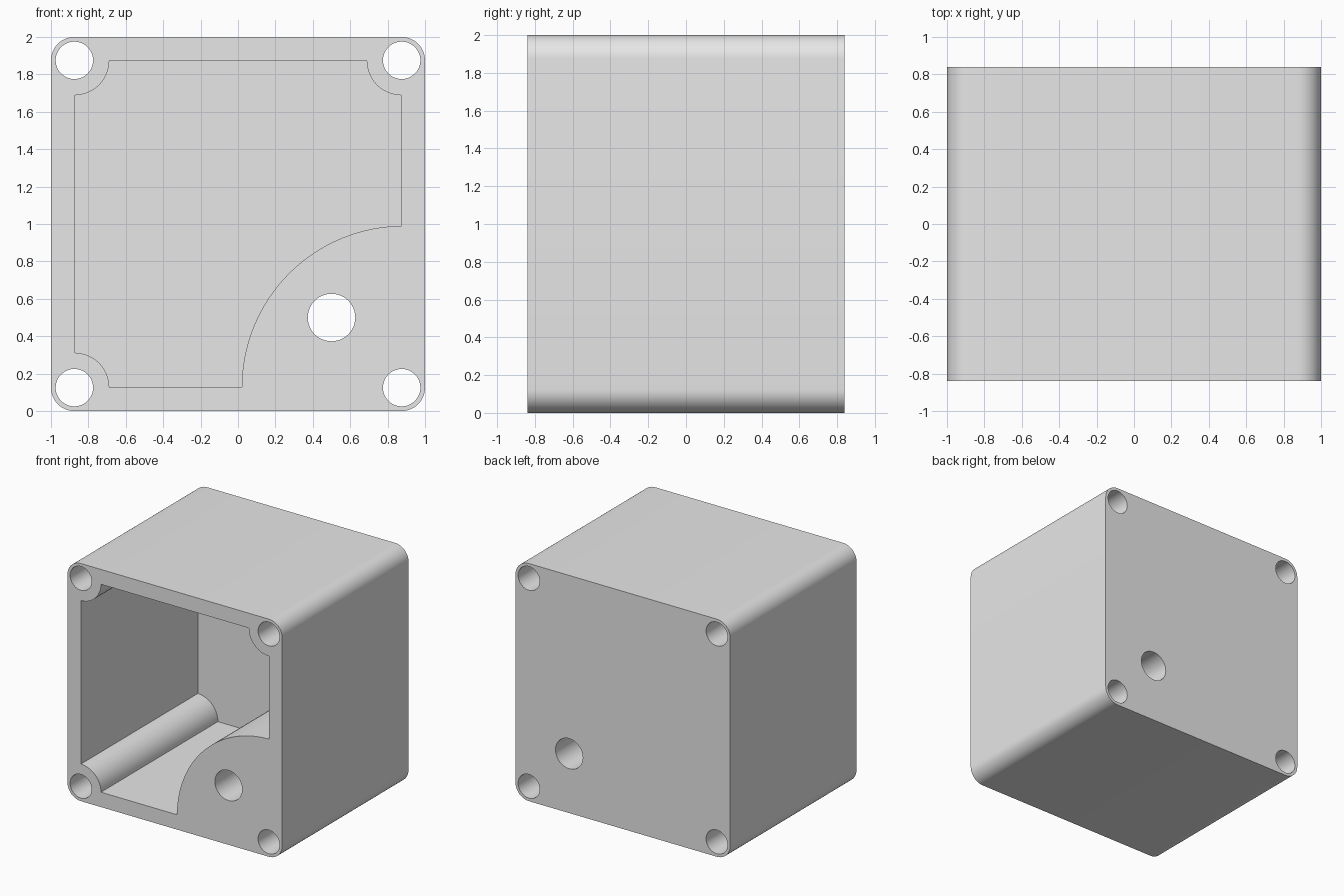
import bpy, bmesh
from math import pi, cos, sin

if "Cube" in bpy.data.objects:
    bpy.data.objects.remove(bpy.data.objects["Cube"])

HALF_DEPTH = 0.84
WALL = 0.125
INNER = 1 - WALL          # offset of the inner walls and screw holes from the centre
BOSS = 0.187              # radius of the small corner bosses
BLOCK = 0.865             # radius of the large quarter-round block

grey = bpy.data.materials.new("grey plastic")
grey.use_nodes = True
grey.diffuse_color = (0.8, 0.8, 0.8, 1)
grey.node_tree.nodes["Principled BSDF"].inputs["Base Color"].default_value = (0.8, 0.8, 0.8, 1)


def arc(cx, cz, radius, start, end, steps):
    """Points along a circular arc, angles in radians."""
    angles = [start + (end - start) * i / steps for i in range(steps + 1)]
    return [(cx + radius * cos(a), cz + radius * sin(a)) for a in angles]


def prism(name, profile, y0, y1):
    """Extrude an x-z profile from y0 to y1."""
    bm = bmesh.new()
    face = bm.faces.new([bm.verts.new((x, y0, z)) for x, z in profile])
    extruded = bmesh.ops.extrude_face_region(bm, geom=[face])["geom"]
    moved = [v for v in extruded if isinstance(v, bmesh.types.BMVert)]
    bmesh.ops.translate(bm, vec=(0, y1 - y0, 0), verts=moved)
    bmesh.ops.recalc_face_normals(bm, faces=bm.faces)
    mesh = bpy.data.meshes.new(name)
    bm.to_mesh(mesh)
    bm.free()
    mesh.materials.append(grey)
    obj = bpy.data.objects.new(name, mesh)
    bpy.context.collection.objects.link(obj)
    return obj


def cut(target, cutter):
    """Subtract the cutter and discard it."""
    cutter.hide_render = True
    mod = target.modifiers.new("cut", 'BOOLEAN')
    mod.operation = 'DIFFERENCE'
    mod.solver = 'EXACT'
    mod.object = cutter
    bpy.context.view_layer.objects.active = target
    bpy.ops.object.modifier_apply(modifier=mod.name)
    bpy.data.objects.remove(cutter)


# Outer box with rounded long edges
corners = [(INNER, 1 + INNER), (-INNER, 1 + INNER), (-INNER, WALL), (INNER, WALL)]
outline = []
for i, (x, z) in enumerate(corners):
    outline += arc(x, z, WALL, i * pi / 2, (i + 1) * pi / 2, 12)
housing = prism("housing", outline, -HALF_DEPTH, HALF_DEPTH)

# Open cavity, leaving three corner bosses and the quarter-round block
cavity = arc(INNER, 1 + INNER, BOSS, 1.5 * pi, pi, 16)
cavity += arc(-INNER, 1 + INNER, BOSS, 2 * pi, 1.5 * pi, 16)
cavity += arc(-INNER, WALL, BOSS, pi / 2, 0, 16)
cavity += arc(INNER + 0.01, WALL, BLOCK, pi, pi / 2, 40)[:-1]
cavity.append((INNER, WALL + BLOCK))
cut(housing, prism("cavity_cutter", cavity, -HALF_DEPTH - 0.1, HALF_DEPTH - WALL))

# Four screw holes and one larger hole, all the way through
holes = [(x, z, 0.1) for x, z in corners] + [(0.5, 0.5, 0.127)]
for x, z, radius in holes:
    circle = arc(x, z, radius, 0, 2 * pi, 48)[:-1]
    cut(housing, prism("hole_cutter", circle, -HALF_DEPTH - 0.1, HALF_DEPTH + 0.1))

# Smooth curved walls, crisp edges
bpy.ops.object.select_all(action='DESELECT')
housing.select_set(True)
bpy.context.view_layer.objects.active = housing
bpy.ops.object.shade_smooth_by_angle(angle=pi / 6)
